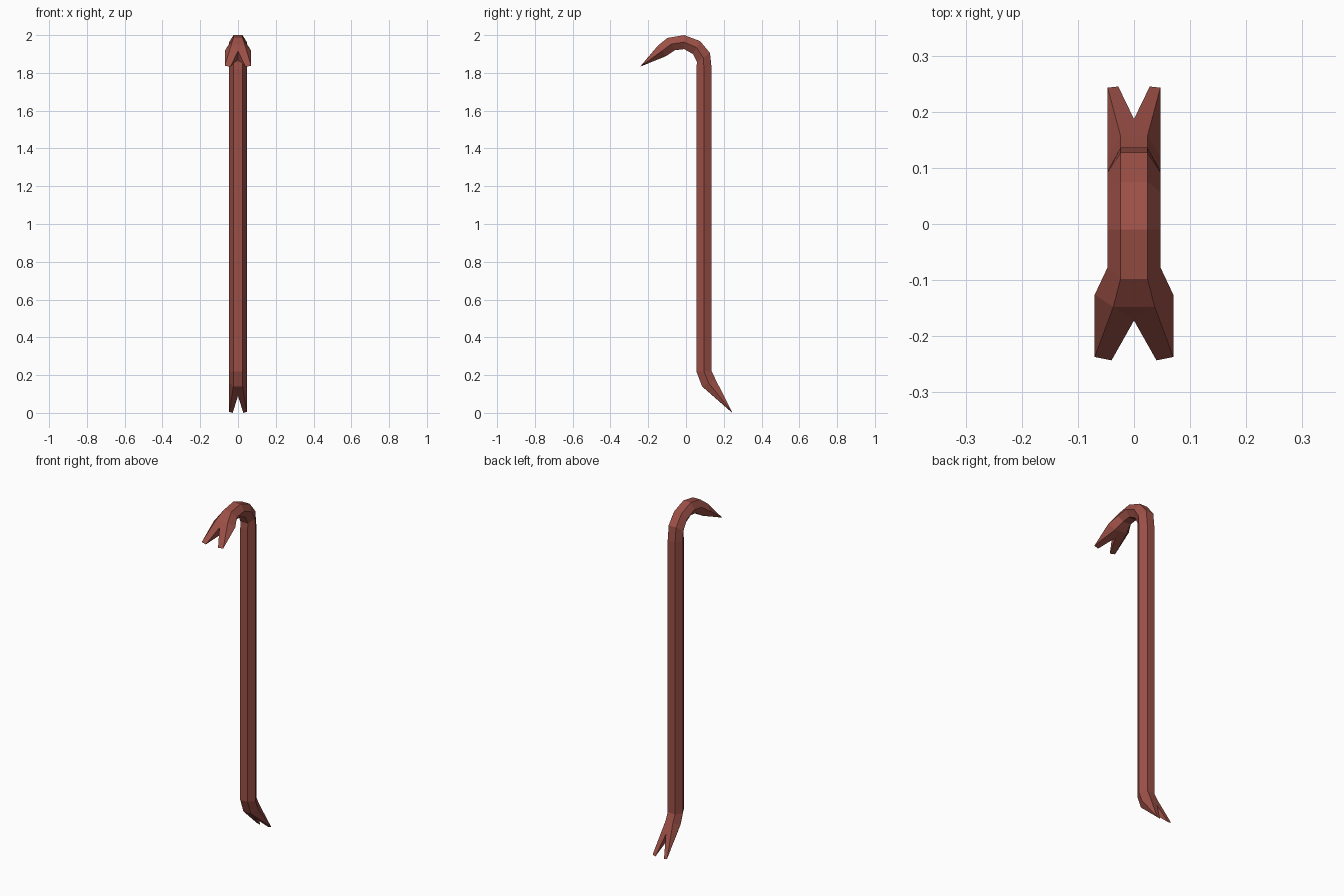
import bpy, bmesh

cube = bpy.data.objects.get("Cube")
if cube:
    bpy.data.objects.remove(cube, do_unlink=True)

paint = bpy.data.materials.new("worn red paint")
paint.use_nodes = True
red = (0.33, 0.08, 0.062, 1)
paint.diffuse_color = red
paint.node_tree.nodes["Principled BSDF"].inputs["Base Color"].default_value = red

SIDE, FLAT = 0.047, 0.024  # half widths of the hexagonal bar

# Sections from bottom to top: outer, middle and inner (y, z), side and flat half widths
sections = [
    ((0.157, 0.176), (0.12, 0.158), (0.085, 0.14), SIDE, FLAT),
    ((0.136, 0.22), (0.095, 0.22), (0.055, 0.22), SIDE, FLAT),
    ((0.136, 1.82), (0.095, 1.82), (0.055, 1.82), SIDE, FLAT),
    ((0.127, 1.905), (0.092, 1.88), (0.058, 1.857), SIDE, FLAT),
    ((0.075, 1.968), (0.056, 1.934), (0.037, 1.9), SIDE, FLAT),
    ((-0.01, 2.0), (-0.01, 1.963), (-0.01, 1.926), SIDE, FLAT),
    ((-0.098, 1.985), (-0.077, 1.953), (-0.058, 1.92), SIDE, FLAT),
    ((-0.148, 1.945), (-0.126, 1.917), (-0.105, 1.889), 0.07, 0.037),
]

bm = bmesh.new()


def vert(x, yz):
    return bm.verts.new((x, yz[0], yz[1]))


def half_ring(outer, middle, inner, side, flat):
    return [vert(0, outer), vert(flat, outer), vert(side, middle),
            vert(flat, inner), vert(0, inner)]


def claw(ring, outer_notch, inner_notch, tip_side, tip_notch):
    """Close a ring with one prong of a split, wedge-shaped claw."""
    o, oe, m, ie, i = ring
    on, inn = vert(0, outer_notch), vert(0, inner_notch)
    t1, t2 = (vert(x, yz) for x, yz in (tip_side, tip_notch))
    for face in ((o, oe, on), (oe, t1, t2, on), (oe, m, t1), (m, ie, t1),
                 (ie, i, inn), (ie, inn, t2, t1), (on, t2, inn)):
        bm.faces.new(face)


# Bent bar
rings = [half_ring(*s) for s in sections]
for a, b in zip(rings, rings[1:]):
    for k in range(4):
        bm.faces.new((a[k], a[k + 1], b[k + 1], b[k]))

# Split claws at the foot and at the hook
claw(rings[0], (0.187, 0.116), (0.145, 0.09),
     (SIDE, (0.243, 0.006)), (0.028, (0.245, 0.0)))
claw(rings[-1], (-0.172, 1.916), (-0.15, 1.871),
     (0.07, (-0.237, 1.837)), (0.04, (-0.243, 1.833)))

bmesh.ops.recalc_face_normals(bm, faces=bm.faces)
# The open half shell must face away from the bar's centre
bm.faces.ensure_lookup_table()
shaft = max(bm.faces, key=lambda f: f.calc_area() * (f.normal.y ** 2 > 0.9))
centre = shaft.calc_center_median()
if shaft.normal.y * (centre.y - 0.095) < 0:
    bmesh.ops.reverse_faces(bm, faces=bm.faces)

mesh = bpy.data.meshes.new("pry_bar")
bm.to_mesh(mesh)
bm.free()
mesh.materials.append(paint)
bar = bpy.data.objects.new("pry_bar", mesh)
bpy.context.collection.objects.link(bar)

# Mirror the half into a whole bar
mirror = bar.modifiers.new("Mirror", 'MIRROR')
mirror.use_axis[0] = True
mirror.use_clip = True
mirror.merge_threshold = 0.0005
